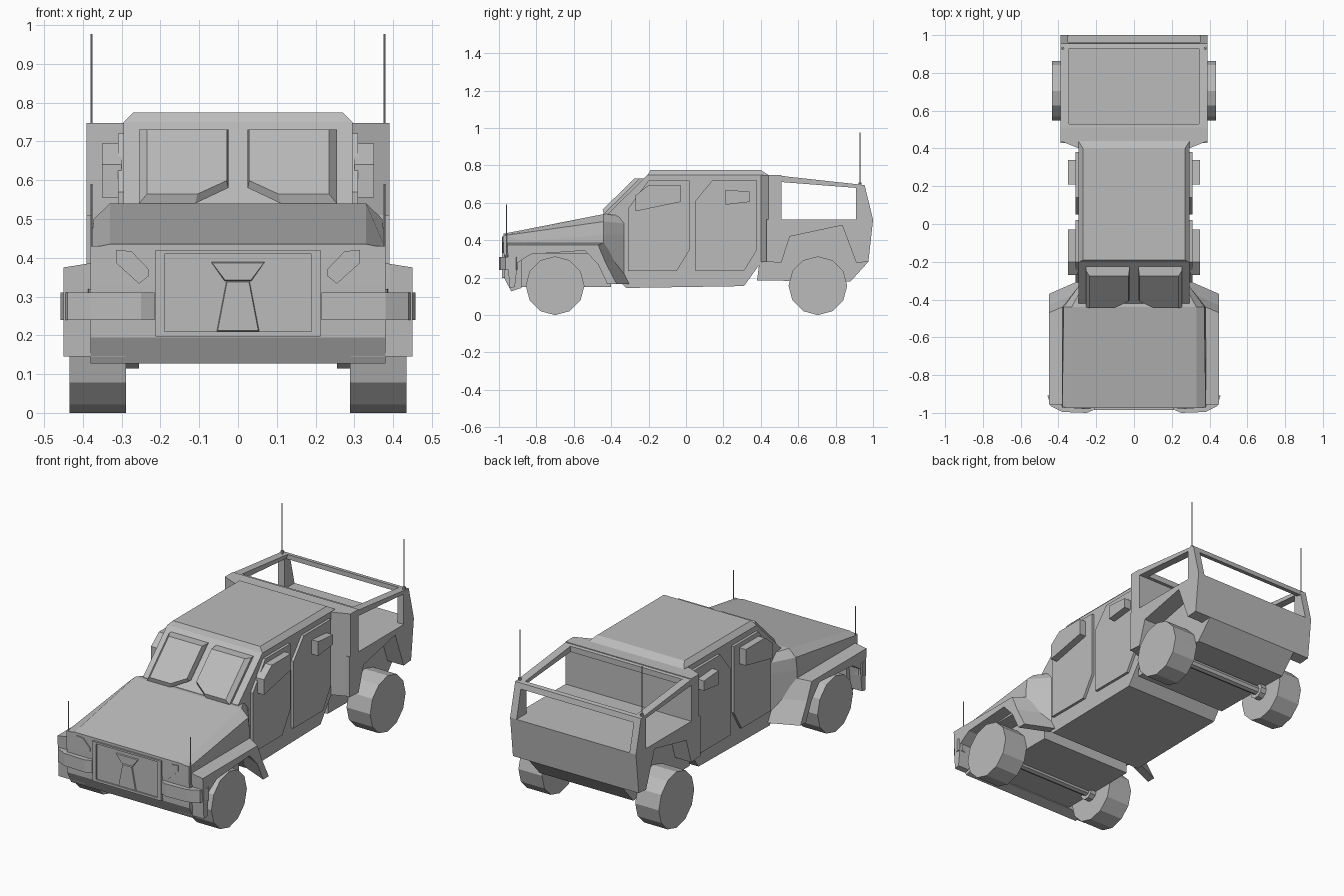
import bpy, bmesh, math
from mathutils import Matrix

default = bpy.data.objects.get("Cube")
if default:
    bpy.data.objects.remove(default, do_unlink=True)

paint = bpy.data.materials.new("plain grey")
paint.use_nodes = True
GREY = (0.5, 0.5, 0.5, 1)
paint.diffuse_color = GREY
paint.node_tree.nodes["Principled BSDF"].inputs["Base Color"].default_value = GREY


def finish(name, bm, mirror=False):
    bmesh.ops.recalc_face_normals(bm, faces=bm.faces)
    mesh = bpy.data.meshes.new(name)
    bm.to_mesh(mesh)
    bm.free()
    mesh.materials.append(paint)
    obj = bpy.data.objects.new(name, mesh)
    bpy.context.collection.objects.link(obj)
    if mirror:
        mod = obj.modifiers.new("Mirror", 'MIRROR')
        mod.use_mirror_merge = False
    return obj


def loft(name, rings, mirror=False):
    """Skin matching rings of points and cap both ends."""
    bm = bmesh.new()
    loops = [[bm.verts.new(p) for p in ring] for ring in rings]
    n = len(loops[0])
    for a, b in zip(loops, loops[1:]):
        for i in range(n):
            j = (i + 1) % n
            bm.faces.new((a[i], a[j], b[j], b[i]))
    bm.faces.new(loops[0])
    bm.faces.new(loops[-1])
    return finish(name, bm, mirror)


def side_ring(x, profile):
    return [(x, y, z) for y, z in profile]


def prism(name, profile, x0, x1, mirror=False):
    return loft(name, [side_ring(x0, profile), side_ring(x1, profile)], mirror)


def body(name, profile, half):
    return prism(name, profile, -half, half)


def cylinder(name, r, loc, length, sides, along_x, mirror=True):
    bm = bmesh.new()
    turn = Matrix.Rotation(math.pi / 2, 4, 'Y') if along_x else Matrix()
    bmesh.ops.create_cone(bm, cap_ends=True, segments=sides, radius1=r, radius2=r,
                          depth=length, matrix=Matrix.Translation(loc) @ turn)
    return finish(name, bm, mirror)


def shrink(points, d):
    """Move x,z points toward their middle by about d on each axis."""
    xs, zs = [p[0] for p in points], [p[1] for p in points]
    cx, cz = (min(xs) + max(xs)) / 2, (min(zs) + max(zs)) / 2
    fx = 1 - 2 * d / (max(xs) - min(xs))
    fz = 1 - 2 * d / (max(zs) - min(zs))
    return [(cx + (x - cx) * fx, cz + (z - cz) * fz) for x, z in points]


def box_points(half, z0, z1):
    return [(-half, z0), (half, z0), (half, z1), (-half, z1)]


# Cab with chamfered roof
body("cab", [(-.42, .54), (-.205, .75), (.43, .75), (.43, .28), (.40, .28),
             (.31, .155), (-.32, .145), (-.46, .29)], .295)
loft("roof", [[(-.295, -.205, .75), (.295, -.205, .75), (.295, .44, .75), (-.295, .44, .75)],
              [(-.27, -.19, .775), (.27, -.19, .775), (.27, .40, .775), (-.27, .40, .775)]])

# Raised windscreen blocks on the sloped front
pane = [(.025, .73), (.255, .73), (.255, .54), (.11, .54), (.025, .58)]


def on_slope(points, out):
    return [(x, -.42 + (z - .54) * 1.02 - out, z) for x, z in points]


inner = [(x - .008, z + .012) for x, z in shrink(pane, .012)]
loft("windscreen_block", [on_slope(pane, -.01), on_slope(pane, .02), on_slope(inner, .05)], True)

# Doors and their thick window blocks
prism("front_door", [(-.31, .57), (-.20, .72), (.02, .72), (.02, .35),
                     (-.05, .235), (-.31, .235)], .28, .31, True)
prism("rear_door", [(.05, .61), (.14, .72), (.38, .72), (.38, .35),
                    (.31, .235), (.05, .235)], .28, .31, True)
prism("front_window_block", [(-.27, .64), (-.20, .695), (-.03, .695),
                             (-.03, .605), (-.27, .555)], .30, .35, True)
prism("rear_window_block", [(.21, .67), (.34, .66), (.34, .605), (.21, .59)], .30, .35, True)

# Hood, and the cowl that narrows back to the cab


def hood_ring(y, half):
    return [(s * x, y, z) for s, pts in ((1, half), (-1, half[::-1])) for x, z in pts]


hood_back = hood_ring(-.44, [(.38, .33), (.38, .43), (.372, .50), (.33, .54)])
loft("hood", [hood_ring(-.975, [(.38, .33), (.38, .385), (.38, .425), (.33, .435)]), hood_back])
loft("cowl", [hood_back, hood_ring(-.33, [(.294, .2), (.294, .43), (.294, .49), (.27, .53)])])

# Engine bay and nose
body("engine_bay", [(-.95, .40), (-.40, .40), (-.40, .15), (-.90, .15)], .285)
body("nose", [(-.975, .43), (-.97, .195), (-.935, .127), (-.88, .145), (-.88, .40)], .38)

# Front fenders with flaps ahead of and behind the wheel
fender = [(-.955, .375), (-.47, .375), (-.43, .28), (-.37, .165), (-.42, .165),
          (-.47, .27), (-.54, .345), (-.83, .325), (-.90, .28), (-.915, .15), (-.945, .145)]
fender_inner = [(y + (.07 if y > -.5 else 0), z + (.025 if z > .37 else 0)) for y, z in fender]
loft("front_fender", [side_ring(.29, fender_inner), side_ring(.45, fender)], True)

# Wrapping bumper halves
bumper = [(.215, -.985), (.25, -1), (.38, -.995), (.44, -.965), (.458, -.91), (.44, -.90), (.215, -.93)]
loft("bumper", [[(x, y, z) for x, y in bumper] for z in (.24, .31)], True)

# Recessed grille panel with its central brace


def front_ring(points, y):
    return [(x, y, z) for x, z in points]


outer = box_points(.213, .197, .42)
inner = box_points(.19, .21, .41)
loft("grille_panel", [front_ring(outer, -.96), front_ring(outer, -.985),
                      front_ring(inner, -.985), front_ring(inner, -.977)])
for name, points in (("grille_cap", [(-.07, .39), (.07, .39), (.035, .34), (-.035, .34)]),
                     ("grille_stem", [(-.03, .34), (.03, .34), (.055, .21), (-.055, .21)])):
    loft(name, [front_ring(points, -.976), front_ring(shrink(points, .003), -.983)])

# Headlights
lamp = [(.23, .37), (.275, .417), (.315, .42), (.315, .387), (.255, .333), (.23, .353)]
loft("headlight", [front_ring(lamp, -.972), front_ring(lamp, -.98)], True)

# Cargo bed: central hull and outer sides with wheel arches
body("bed_hull", [(.38, .185), (.88, .18), (.975, .285), (1, .51), (.42, .51)], .29)
prism("bed_side", [(.43, .51), (.43, .285), (.51, .28), (.555, .42), (.835, .48),
                   (.91, .28), (.975, .285), (1, .51)], .285, .39, True)
body("tailgate", [(.91, .285), (.975, .285), (1, .51), (.92, .51)], .388)

# Bulkhead flaring out behind the cab
loft("bulkhead", [[(x * s, y, z) for s, pts in
                   ((1, [(.29, .40), (.39, .44), (.39, .51)]),
                    (-1, [(.39, .51), (.39, .44), (.29, .40)])) for x, y in pts]
                  for z in (.285, .748)])

# Open frame above the bed
prism("frame_side_rail", [(.50, .712), (.50, .745), (.955, .695), (.91, .68)], .345, .39, True)
prism("frame_rear_post", [(.91, .50), (1, .51), (.955, .695), (.91, .70)], .35, .39, True)
body("frame_rear_bar", [(.93, .672), (.962, .665), (.955, .695), (.93, .698)], .36)
body("frame_front_bar", [(.50, .712), (.50, .745), (.53, .742), (.53, .71)], .36)

# Wheels, hubs, axles
R = .157
for name, y in (("front", -.70), ("rear", .705)):
    cylinder(name + "_wheel", R, (.362, y, R), .146, 12, True)
    cylinder(name + "_hub", .045, (.275, y, R), .04, 10, True)
    cylinder(name + "_axle", .025, (0, y, R), .56, 8, True, False)

# Whip antennas with small feet
for name, y, z0, z1 in (("front", -.96, .30, .59), ("rear", .93, .69, .977)):
    cylinder(name + "_antenna", .003, (.378, y, (z0 + z1) / 2), z1 - z0, 6, False)
    cylinder(name + "_antenna_foot", .009, (.378, y, z0 + .01), .02, 8, False)
